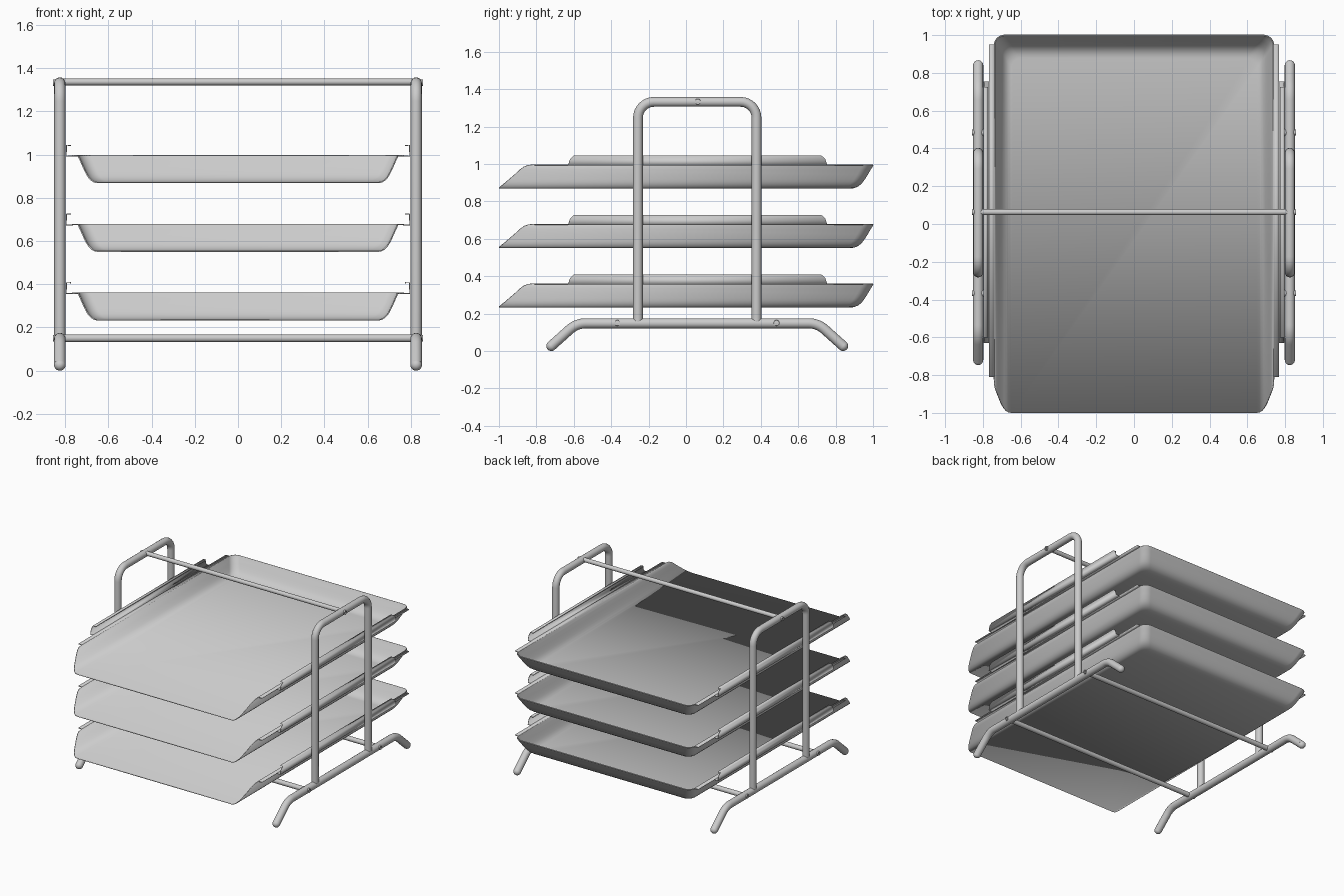
import bpy, bmesh, math
from mathutils import Vector, Matrix

if "Cube" in bpy.data.objects:
    bpy.data.objects.remove(bpy.data.objects["Cube"])

YC = 0.06      # centre of the side frames in y
FX = 0.825     # frame x position
TR = 0.027     # frame tube radius


def finish(name, bm, angle=40, thick=0):
    bmesh.ops.recalc_face_normals(bm, faces=bm.faces)
    me = bpy.data.meshes.new(name)
    bm.to_mesh(me)
    bm.free()
    ob = bpy.data.objects.new(name, me)
    bpy.context.collection.objects.link(ob)
    if thick:
        mod = ob.modifiers.new("thickness", 'SOLIDIFY')
        mod.thickness = thick
        mod.offset = 0
    bpy.ops.object.select_all(action='DESELECT')
    ob.select_set(True)
    bpy.context.view_layer.objects.active = ob
    bpy.ops.object.shade_smooth_by_angle(angle=math.radians(angle))
    return ob


def fillet(pts, r, n=8):
    """Round the inner corners of a polyline with radius r."""
    pts = [Vector(p) for p in pts]
    out = [pts[0]]
    for a, b, c in zip(pts, pts[1:], pts[2:]):
        u, v = (a - b).normalized(), (c - b).normalized()
        half = u.angle(v) / 2
        t = r / math.tan(half)
        centre = b + (u + v).normalized() * (r / math.sin(half))
        p, q = b + u * t - centre, b + v * t - centre
        out += [centre + p.slerp(q, i / n) * r / p.slerp(q, i / n).length for i in range(n + 1)]
    return out + [pts[-1]]


def tube(name, pts, radius):
    cu = bpy.data.curves.new(name, 'CURVE')
    cu.dimensions = '3D'
    cu.bevel_depth = radius
    cu.bevel_resolution = 6
    cu.use_fill_caps = True
    sp = cu.splines.new('POLY')
    sp.points.add(len(pts) - 1)
    for p, co in zip(sp.points, pts):
        p.co = (*co, 1)
    tmp = bpy.data.objects.new(name + "_path", cu)
    bpy.context.collection.objects.link(tmp)
    bpy.context.view_layer.update()
    me = bpy.data.meshes.new_from_object(tmp.evaluated_get(bpy.context.evaluated_depsgraph_get()))
    bpy.data.objects.remove(tmp)
    bm = bmesh.new()
    bm.from_mesh(me)
    bpy.data.meshes.remove(me)
    return finish(name, bm)


def strip(name, prof, s, z, thick):
    """Folded sheet: profile rows of (x, z, y start, y end)."""
    bm = bmesh.new()
    rows = [(bm.verts.new((s * x, y0, z + h)), bm.verts.new((s * x, y1, z + h)))
            for x, h, y0, y1 in prof]
    for a, b in zip(rows, rows[1:]):
        bm.faces.new((a[0], a[1], b[1], b[0]))
    return finish(name, bm, 30, thick)


def tray(name, z):
    # rows: inset from rim at the back, height, y of the open front end
    prof = [(0, .125, -.82), (.002, .122, -.845), (.006, .114, -.866), (.015, .10, -.886),
            (.03, .074, -.914), (.045, .05, -.942), (.055, .036, -.958), (.066, .023, -.973),
            (.082, .011, -.988), (.10, .003, -.997), (.12, 0, -1)]
    bm = bmesh.new()
    rings = []
    r = 0.055
    for o, h, yf in prof:
        X, Y = 0.74 - 0.75 * o, 1.0 - o
        right = [(X, yf)]
        for i in range(9):
            a = math.pi / 2 * i / 8
            right.append((X - r + r * math.cos(a), Y - r + r * math.sin(a)))
        path = right + [(-x, y) for x, y in reversed(right)]
        rings.append([bm.verts.new((x, y, z + h)) for x, y in path])
    for a, b in zip(rings, rings[1:]):
        for i in range(len(a) - 1):
            bm.faces.new((a[i], a[i + 1], b[i + 1], b[i]))
    bm.faces.new(rings[-1])
    return finish(name, bm, 40, 0.006)


def screw(name, s, y, z):
    # round head with a hex-like socket
    bm = bmesh.new()
    rot = Matrix.Rotation(s * math.pi / 2, 4, 'Y')
    bmesh.ops.create_cone(bm, cap_ends=True, segments=18, radius1=.017, radius2=.015, depth=.03,
                          matrix=Matrix.Translation((s * 0.842, y, z)) @ rot)
    cap = max((f for f in bm.faces if len(f.verts) > 4),
              key=lambda f: s * f.calc_center_median().x)
    bmesh.ops.inset_region(bm, faces=[cap], thickness=.006)
    bmesh.ops.translate(bm, verts=list(bmesh.ops.extrude_discrete_faces(bm, faces=[cap])['faces'][0].verts),
                        vec=(-s * .008, 0, 0))
    return finish(name, bm, 35)


# Cross bars: y, z, radius
bars = {"top_bar": (0.063, 1.337, .016),
        "front_base_bar": (-0.367, 0.15, .018),
        "back_base_bar": (0.484, 0.15, .018)}
for name, (y, z, r) in bars.items():
    tube(name, [(-FX, y, z), (FX, y, z)], r)

# Side frames
for s, side in ((-1, "left"), (1, "right")):
    x = s * FX
    base = [(x, YC - .78, TR), (x, YC - .645, .148), (x, YC + .645, .148), (x, YC + .78, TR)]
    tube(side + "_base_tube", fillet(base, 0.13), TR)
    hoop = [(x, YC - .317, .15), (x, YC - .317, 1.332), (x, YC + .317, 1.332), (x, YC + .317, .15)]
    tube(side + "_upright_hoop", fillet(hoop, 0.085), TR - .001)
    for d, end in ((-1, "front"), (1, "back")):
        bm = bmesh.new()
        bmesh.ops.create_uvsphere(bm, u_segments=20, v_segments=12, radius=TR,
                                  matrix=Matrix.Translation((x, YC + d * .78, TR)))
        finish(f"{side}_{end}_foot_cap", bm)
    for name, (y, z, r) in bars.items():
        screw(f"{side}_{name}_screw", s, y, min(z, 1.333))

# Trays with side lips and hanging brackets
for i, z in enumerate((0.235, 0.553, 0.871)):
    tray(f"tray_{i + 1}", z)
    for s, side in ((-1, "left"), (1, "right")):
        strip(f"{side}_lip_{i + 1}", [(.738, .124, -.81, .95), (.768, .124, -.81, .95)], s, z, .006)
        strip(f"{side}_bracket_{i + 1}",
              [(.765, .122, -.63, .755), (.795, .122, -.63, .755), (.795, .155, -.62, .745),
               (.795, .172, -.60, .725), (.774, .172, -.60, .725)], s, z, .005)
